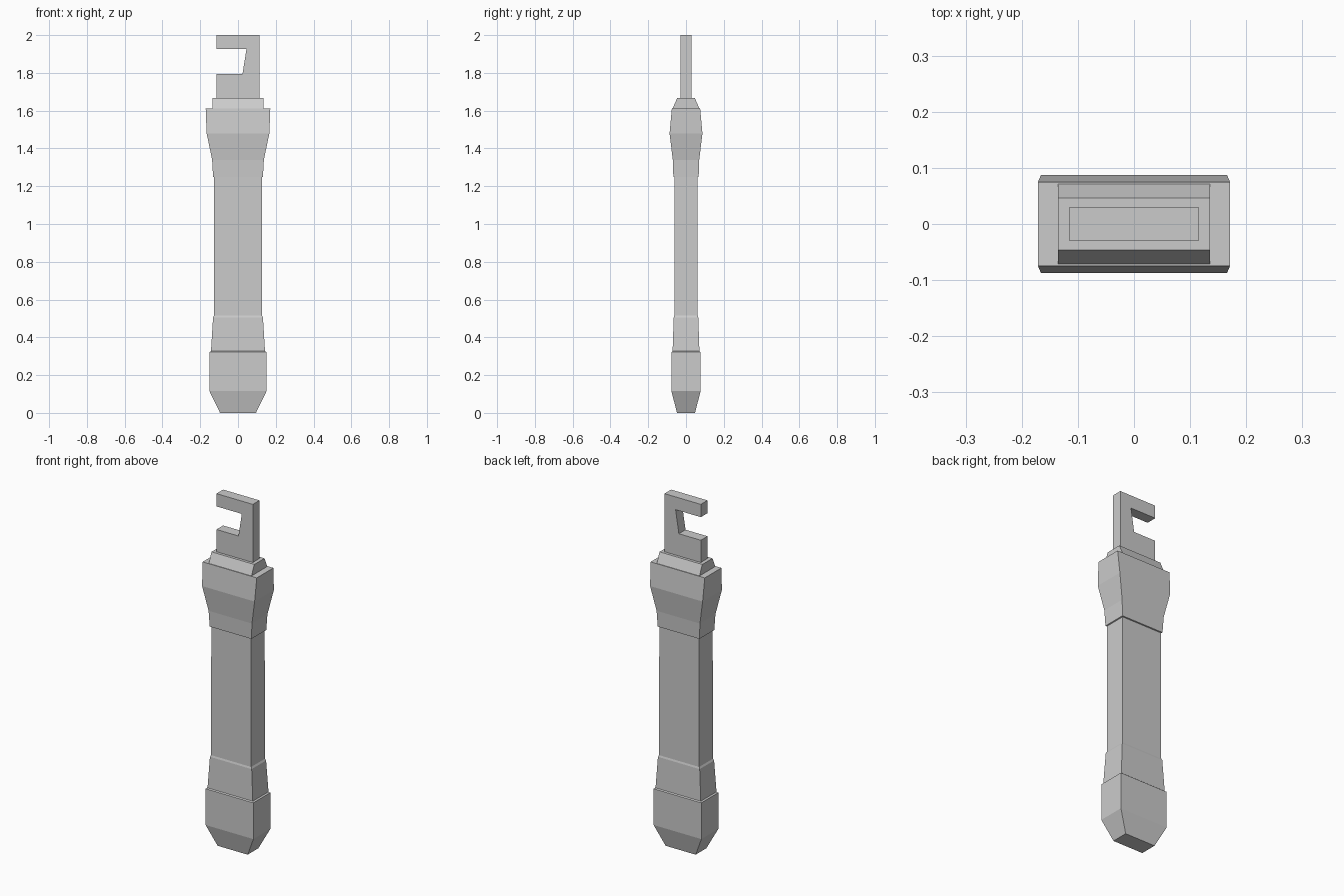
import bpy, bmesh

if "Cube" in bpy.data.objects:
    bpy.data.objects.remove(bpy.data.objects["Cube"])


def loft(name, sections, cap_start=False, cap_end=False):
    """Rectangular sections (z, half width, half depth) joined in a stack."""
    bm = bmesh.new()
    rings = [[bm.verts.new((sx * hx, sy * hy, z))
              for sx, sy in ((-1, -1), (1, -1), (1, 1), (-1, 1))]
             for z, hx, hy in sections]
    for a, b in zip(rings, rings[1:]):
        for i in range(4):
            j = (i + 1) % 4
            bm.faces.new((a[i], a[j], b[j], b[i]))
    if cap_start:
        bm.faces.new(rings[0][::-1])
    if cap_end:
        bm.faces.new(rings[-1])
    return finish(name, bm)


def plate(name, outline, half_depth):
    """Front outline (x, z) extruded along y."""
    bm = bmesh.new()
    face = bm.faces.new([bm.verts.new((x, -half_depth, z)) for x, z in outline])
    ext = bmesh.ops.extrude_face_region(bm, geom=[face], use_keep_orig=True)
    verts = [g for g in ext["geom"] if isinstance(g, bmesh.types.BMVert)]
    bmesh.ops.translate(bm, verts=verts, vec=(0, 2 * half_depth, 0))
    bmesh.ops.recalc_face_normals(bm, faces=bm.faces)
    return finish(name, bm)


def finish(name, bm):
    mesh = bpy.data.meshes.new(name)
    bm.to_mesh(mesh)
    bm.free()
    obj = bpy.data.objects.new(name, mesh)
    bpy.context.collection.objects.link(obj)
    return obj


# Tapered foot with a small step in to the grip
loft("foot", [(0, .095, .048), (.115, .151, .077), (.322, .151, .077),
              (.327, .143, .071)], cap_start=True)

# Flared lower collar and long grip
loft("grip", [(.327, .143, .071), (.505, .132, .065), (.515, .127, .062),
              (1.248, .126, .061)])

# Swollen head, stepping out from the grip
loft("head", [(1.248, .126, .061), (1.25, .132, .067), (1.34, .137, .07),
              (1.48, .166, .087), (1.612, .171, .075)], cap_end=True)

# Sloped cap on top of the head
loft("cap", [(1.612, .135, .071), (1.668, .135, .046)], cap_end=True)

# Flat hook plate, open towards -x
plate("hook", [(-.115, 1.66), (.115, 1.66), (.115, 2), (-.115, 2),
               (-.115, 1.927), (.045, 1.927), (.024, 1.795), (-.115, 1.795)], .03)
